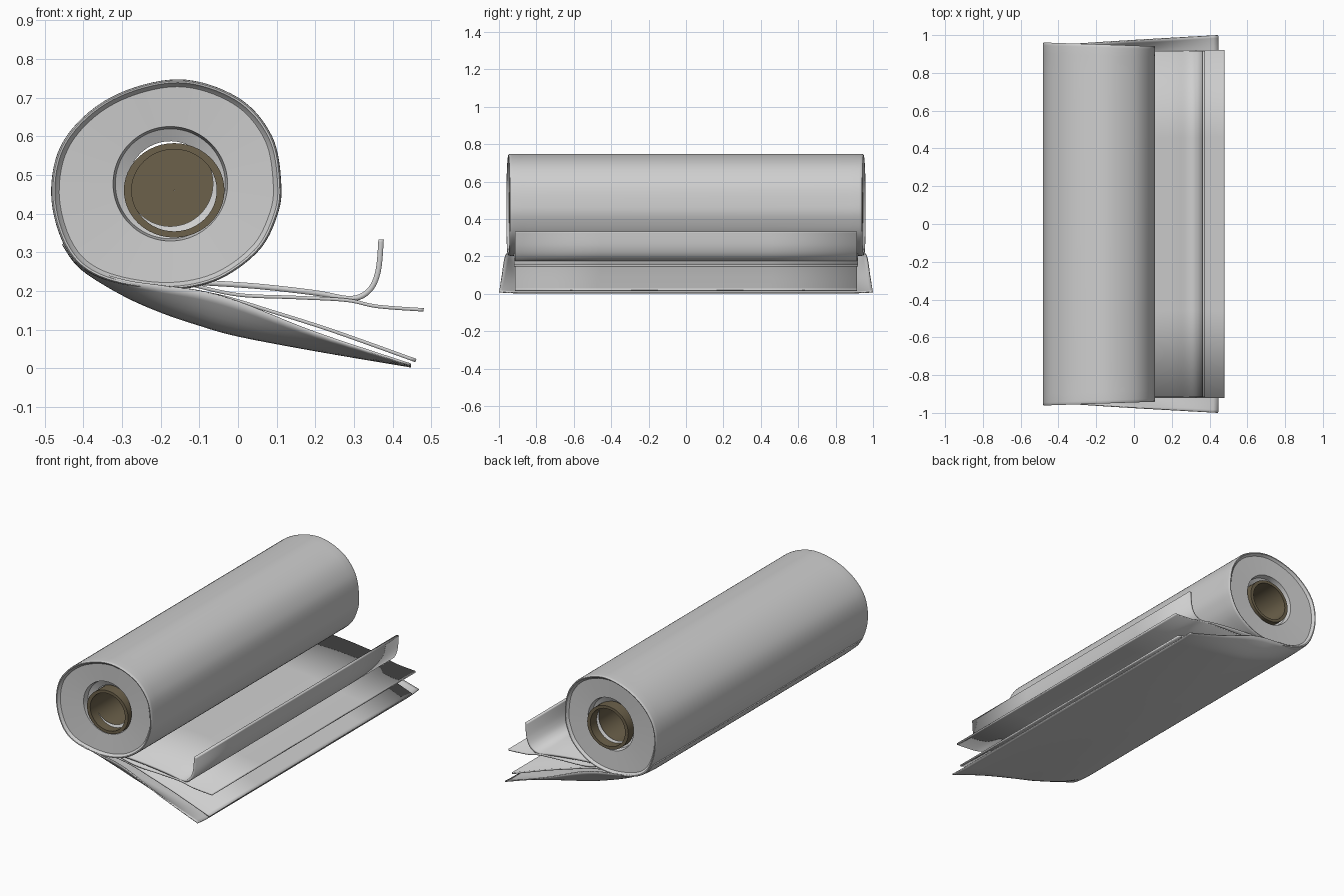
import bpy, math
from mathutils import Vector

cube = bpy.data.objects.get("Cube")
if cube:
    bpy.data.objects.remove(cube)


def material(name, rgb):
    m = bpy.data.materials.new(name)
    m.use_nodes = True
    m.diffuse_color = (*rgb, 1)
    m.node_tree.nodes["Principled BSDF"].inputs["Base Color"].default_value = (*rgb, 1)
    return m


PLASTIC = material("pale grey film", (0.62, 0.62, 0.62))
CARD = material("brown cardboard", (0.15, 0.12, 0.07))


def spline(points, steps, closed=False):
    """Smooth curve through the given x, z points."""
    n = len(points)
    pick = (lambda i: points[i % n]) if closed else (lambda i: points[max(0, min(n - 1, i))])
    out = []
    for i in range(n if closed else n - 1):
        a, b, c, d = (Vector(pick(i + k)) for k in (-1, 0, 1, 2))
        for s in range(steps):
            t = s / steps
            out.append(b + (c - a) * t / 2 + (a * 2 - b * 5 + c * 4 - d) * t * t / 2
                       + (b * 3 - a - c * 3 + d) * t ** 3 / 2)
    if not closed:
        out.append(Vector(points[-1]))
    return out


def loft(name, rows, mat, closed=False, loop=False, thickness=0):
    """Skin equal-length rows of 3D points with quads."""
    n, count = len(rows[0]), len(rows)
    faces = []
    for r in range(count if loop else count - 1):
        for i in range(n if closed else n - 1):
            j, q = (i + 1) % n, (r + 1) % count
            faces.append((r * n + i, r * n + j, q * n + j, q * n + i))
    mesh = bpy.data.meshes.new(name)
    mesh.from_pydata([p for row in rows for p in row], [], faces)
    mesh.materials.append(mat)
    obj = bpy.data.objects.new(name, mesh)
    bpy.context.collection.objects.link(obj)
    bpy.ops.object.select_all(action="DESELECT")
    obj.select_set(True)
    bpy.context.view_layer.objects.active = obj
    bpy.ops.object.mode_set(mode="EDIT")
    bpy.ops.mesh.select_all(action="SELECT")
    bpy.ops.mesh.normals_make_consistent(inside=False)
    bpy.ops.object.mode_set(mode="OBJECT")
    bpy.ops.object.shade_smooth_by_angle(angle=math.radians(40))
    if thickness:
        mod = obj.modifiers.new("film thickness", "SOLIDIFY")
        mod.thickness = thickness
        mod.offset = 0
    return obj


# Wound roll: uneven outline, rolled rim, sunken end and a loose central hole
outline = spline([(.112, .475), (.088, .6), (0, .7), (-.155, .747), (-.33, .7),
                  (-.45, .59), (-.483, .45), (-.445, .31), (-.36, .235),
                  (-.2, .203), (-.06, .225), (.05, .3), (.1, .39)], 8, True)
middle = Vector((-.185, .475))
hole_centre = Vector((-.175, .477))


def roll_ring(scale, y):
    side = 1 if y > 0 else -1
    ring = []
    for p in outline:
        a = math.atan2(p.y - middle.y, p.x - middle.x)
        dent = 0.004 * max(0, math.sin(7 * a + side)) if 0.8 < abs(y) < 0.92 else 0
        q = middle + (p - middle) * (scale - dent)
        ring.append((q.x, y - side * .034 * (q.x - middle.x), q.y))
    return ring


def hole_ring(radius, y):
    side = 1 if y > 0 else -1
    ring = []
    for p in outline:
        d = (p - middle).normalized() * radius
        q = hole_centre + d
        ring.append((q.x, y - side * .034 * (q.x - middle.x), q.y))
    return ring


end = [(.93, .936), (.95, .942), (.968, .95), (.985, .951), (.997, .946), (1, .935), (1, .89), (1, .8)]
hole = [(.11, .885), (.142, .9), (.148, .93)]
rings = [hole_ring(r, -y) for r, y in hole]
rings += [roll_ring(s, -y) for s, y in end]
rings += [roll_ring(s, y) for s, y in reversed(end)]
rings += [hole_ring(r, y) for r, y in reversed(hole)]
loft("film_roll", rings, PLASTIC, closed=True)


# Cardboard core tube with a blocked middle
def ellipse(rx, rz, y, n=48):
    return [(-.165 + rx * math.cos(i * math.tau / n), y,
             .46 + rz * math.sin(i * math.tau / n)) for i in range(n)]


loft("core_tube", [ellipse(.13, .122, -.943), ellipse(.13, .122, .943),
                   ellipse(.11, .106, .943), ellipse(.11, .106, -.943)],
     CARD, closed=True, loop=True)
loft("core_plug", [ellipse(.112, .108, -.01), ellipse(.001, .001, -.01),
                   ellipse(.001, .001, .01), ellipse(.112, .108, .01)],
     CARD, closed=True)


# Loose inner sheets
def sheet(name, path, half_width, thickness):
    curve = spline(path, 8)
    ys = [half_width * k for k in (-1, -.5, 0, .5, 1)]
    loft(name, [[(p.x, y, p.y) for p in curve] for y in ys], PLASTIC, thickness=thickness)


sheet("lower_sheet", [(-.2, .208), (-.05, .187), (.1, .143), (.25, .095), (.46, .02)], .915, .009)
sheet("middle_sheet", [(-.12, .216), (0, .19), (.15, .183), (.28, .176), (.36, .16), (.48, .151)], .92, .009)
sheet("curled_sheet", [(-.1, .222), (.05, .212), (.2, .195), (.29, .18), (.338, .2),
                       (.362, .25), (.37, .333)], .915, .014)

# Outer sheet leaving the roll, with its side edges curling upward
low = spline([(-.452, .32), (-.405, .258), (-.3, .192), (-.2, .147), (-.1, .113),
              (0, .085), (.2, .047), (.447, .005)], 6)
high = spline([(-.452, .322), (-.405, .265), (-.3, .228), (-.2, .213), (-.1, .2),
               (0, .172), (.2, .092), (.445, .01)], 6)
rows = []
for v in (-1, -.985, -.97, -.955, -.94, -.92, -.9, -.88, 0, .88, .9, .92, .94, .955, .97, .985, 1):
    curl = max(0, (abs(v) - .88) / .12) ** 2
    row = []
    for a, b in zip(low, high):
        p = a.lerp(b, curl)
        reach = .945 + .055 * max(0, min(1, (p.x + .45) / .9))
        row.append((p.x, v * reach, p.y))
    rows.append(row)
loft("outer_sheet", rows, PLASTIC, thickness=.006)
